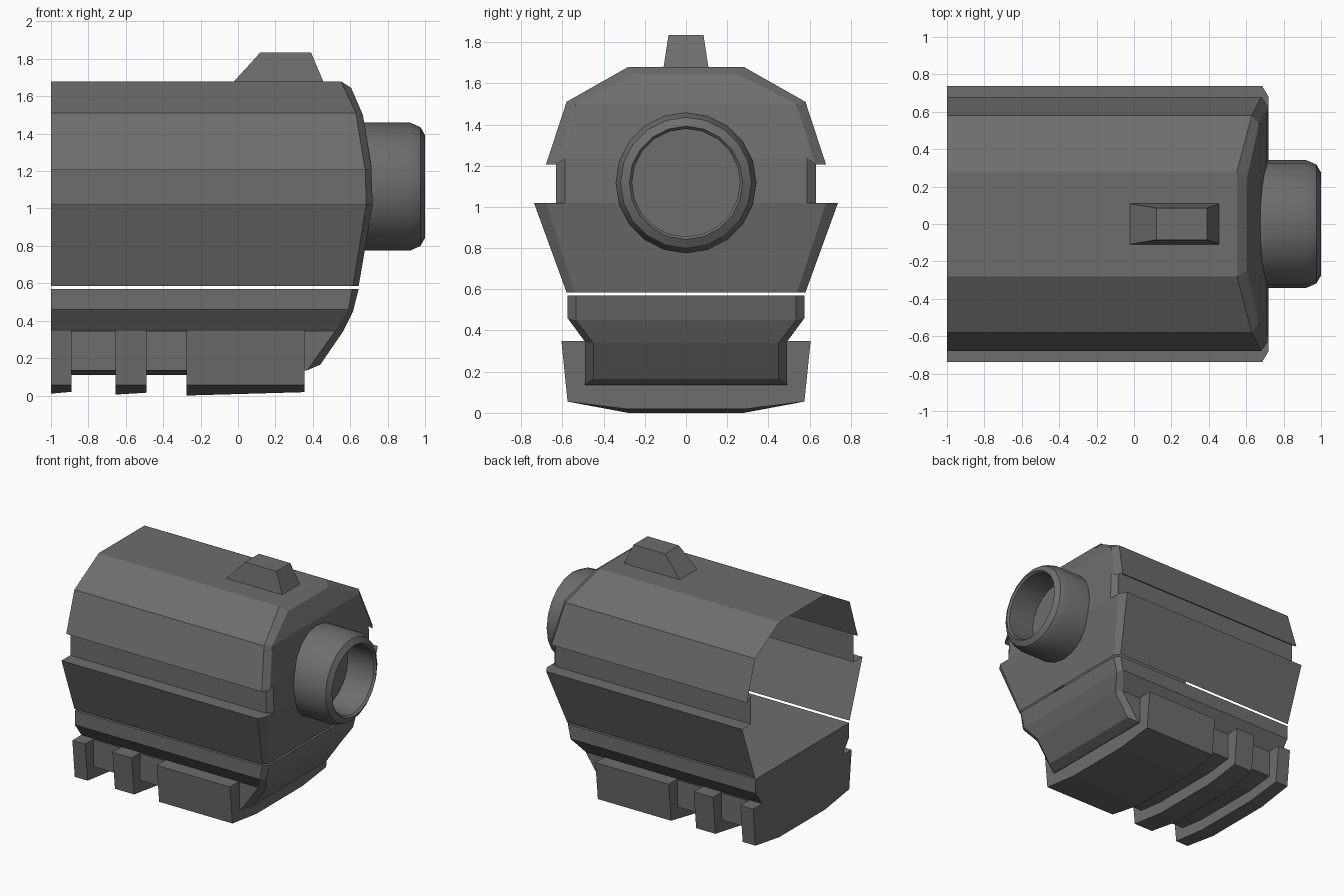
import bpy
import bmesh
import math

cube = bpy.data.objects.get("Cube")
if cube:
    bpy.data.objects.remove(cube)

GREY = (0.155, 0.155, 0.155, 1)
metal = bpy.data.materials.new("gunmetal grey")
metal.use_nodes = True
metal.diffuse_color = GREY
shader = metal.node_tree.nodes["Principled BSDF"]
shader.inputs["Base Color"].default_value = GREY
shader.inputs["Roughness"].default_value = 0.6


def finish(name, bm):
    bmesh.ops.recalc_face_normals(bm, faces=bm.faces)
    mesh = bpy.data.meshes.new(name)
    bm.to_mesh(mesh)
    bm.free()
    mesh.materials.append(metal)
    obj = bpy.data.objects.new(name, mesh)
    bpy.context.collection.objects.link(obj)
    return obj


def loft(name, rings, closed=True, tip=None):
    """Mirror half sections, given from the centre outward, and join them.
    The last section is capped in rows, so that the cap may bend."""
    bm = bmesh.new()
    full = []
    for half in rings:
        right = [bm.verts.new((x, -y, z)) for x, y, z in reversed(half)]
        left = [bm.verts.new(p) for p in half]
        full.append(right + left)
    n = len(full[0])
    for a, b in zip(full, full[1:]):
        for i in range(n if closed else n - 1):
            j = (i + 1) % n
            bm.faces.new((a[i], a[j], b[j], b[i]))
    end = full[-1]
    left, right = end[n // 2:], end[:n // 2][::-1]
    rows = [i for i in range(n // 2) if i != tip]
    for i, j in zip(rows, rows[1:]):
        bm.faces.new((left[i], left[j], right[j], right[i]))
    if tip is not None:
        for side in (left, right):
            bm.faces.new(side[tip - 1:tip + 2])
    if closed:
        bm.faces.new(full[0])
    return finish(name, bm)


def at_back(half):
    return [(-1, y, z) for x, y, z in half]


# Upper shell: open at the back and below, with side grooves and a bevelled nose
outer = [(0.55, 0.28, 1.68), (0.63, 0.58, 1.51), (0.68, 0.68, 1.205),
         (0.68, 0.63, 1.238), (0.685, 0.63, 1.02), (0.685, 0.738, 1.02),
         (0.615, 0.58, 0.585)]
nose = [(0.605, 0.25, 1.645), (0.668, 0.535, 1.5), (0.715, 0.63, 1.205),
        (0.712, 0.587, 1.238), (0.72, 0.587, 1.02), (0.72, 0.68, 1.02),
        (0.645, 0.54, 0.585)]
loft("upper_shell", [at_back(outer), outer, nose], closed=False, tip=2)

# Lower frame: closed block with a curved, bevelled front
outer = [(0.37, 0.49, 0.135), (0.52, 0.49, 0.345),
         (0.59, 0.575, 0.46), (0.61, 0.575, 0.57)]
nose = [(0.44, 0.45, 0.165), (0.56, 0.45, 0.34),
        (0.615, 0.535, 0.45), (0.645, 0.535, 0.57)]
loft("lower_frame", [at_back(outer), outer, nose])


# Accessory rail: three teeth on a shallow core
def rail_section(x, base):
    return [(x, 0.28, base), (x, 0.575, 0.055), (x, 0.605, 0.35), (x, 0.49, 0.35)]


for name, x0, x1, z0, z1 in (("rear_rail_tooth", -1, -0.89, 0.01, 0.02),
                             ("middle_rail_tooth", -0.655, -0.49, 0.005, 0.015),
                             ("front_rail_block", -0.275, 0.355, 0.0, 0.018)):
    loft(name, [rail_section(x0, z0), rail_section(x1, z1)])
loft("rail_core", [[(x, 0.28, 0.11), (x, 0.5, 0.135), (x, 0.5, 0.345)]
                   for x in (-0.99, -0.2)])

# Front sight: tapered block on the top
loft("front_sight", [[(-0.03, 0.11, 1.67), (0.12, 0.085, 1.835)],
                     [(0.46, 0.11, 1.67), (0.39, 0.085, 1.835)]])

# Barrel: turned profile with a rounded muzzle and a blind bore
SIDES = 20
profile = [(0.6, 0.342), (0.92, 0.342), (0.975, 0.318), (1.0, 0.275),
           (0.985, 0.262), (0.76, 0.262)]
bm = bmesh.new()
rings = []
for x, r in profile:
    angles = [2 * math.pi * i / SIDES for i in range(SIDES)]
    rings.append([bm.verts.new((x, r * math.cos(a), 1.117 + r * math.sin(a)))
                  for a in angles])
for a, b in zip(rings, rings[1:]):
    for i in range(SIDES):
        j = (i + 1) % SIDES
        bm.faces.new((a[i], a[j], b[j], b[i]))
bm.faces.new(rings[0])
bm.faces.new(rings[-1])
barrel = finish("barrel", bm)
bpy.context.view_layer.objects.active = barrel
barrel.select_set(True)
bpy.ops.object.shade_smooth_by_angle(angle=math.radians(25))
